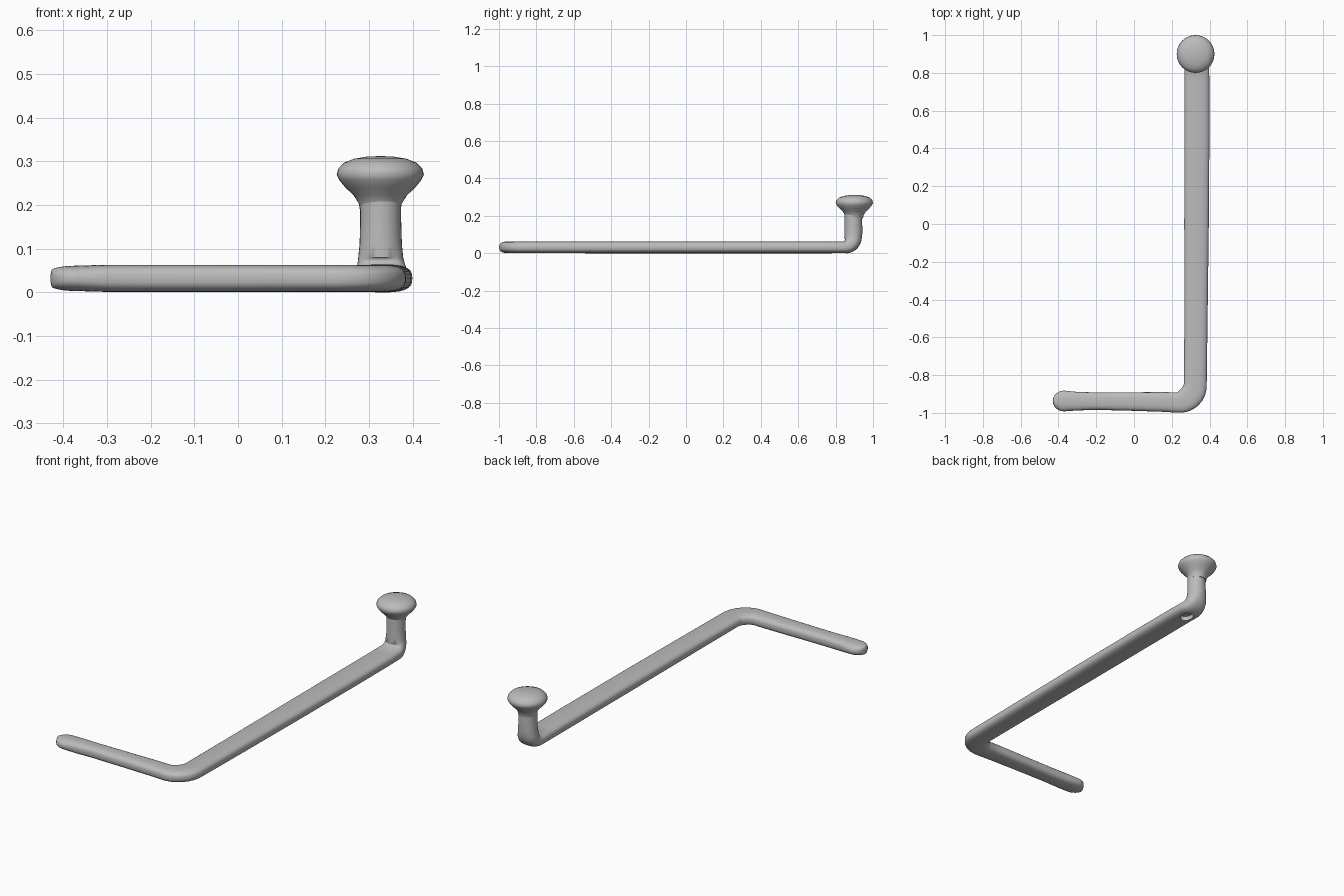
import bpy, bmesh, math
from mathutils import Vector

cube = bpy.data.objects.get("Cube")
if cube:
    bpy.data.objects.remove(cube, do_unlink=True)

grey = bpy.data.materials.new("plain_grey")
grey.use_nodes = True
colour = (0.5, 0.5, 0.5, 1)
grey.diffuse_color = colour
grey.node_tree.nodes["Principled BSDF"].inputs["Base Color"].default_value = colour

SIDES = 32
Z = Vector((0, 0, 1))


def loft(name, rings):
    """Skin a list of (centre, side, up, width, height, squareness) sections."""
    bm = bmesh.new()
    loops = []
    for centre, side, up, w, h, power in rings:
        loop = []
        for i in range(SIDES):
            a = math.tau * i / SIDES
            c, s = math.cos(a), math.sin(a)
            u = math.copysign(abs(c) ** (2 / power), c) * w / 2
            v = math.copysign(abs(s) ** (2 / power), s) * h / 2
            loop.append(bm.verts.new(Vector(centre) + side * u + up * v))
        loops.append(loop)
    for a, b in zip(loops, loops[1:]):
        for i in range(SIDES):
            j = (i + 1) % SIDES
            bm.faces.new((a[i], a[j], b[j], b[i]))
    bm.faces.new(loops[0])
    bm.faces.new(loops[-1])
    bmesh.ops.recalc_face_normals(bm, faces=bm.faces)
    mesh = bpy.data.meshes.new(name)
    bm.to_mesh(mesh)
    bm.free()
    ob = bpy.data.objects.new(name, mesh)
    bpy.context.collection.objects.link(ob)
    mesh.materials.append(grey)
    return ob


def smooth(ob):
    bpy.ops.object.select_all(action='DESELECT')
    ob.select_set(True)
    bpy.context.view_layer.objects.active = ob
    bpy.ops.object.shade_smooth_by_angle(angle=math.radians(50))


X, Y = Vector((1, 0, 0)), Vector((0, 1, 0))
rings = []

# Short arm: domed tip, then a slightly waisted bar
for k in range(7):
    a = math.radians(4 + 86 * k / 6)
    rings.append(((-0.37 - 0.06 * math.cos(a), -0.937, 0.032), Y, Z,
                  0.11 * math.sin(a), 0.032 + 0.026 * math.sin(a) if k else 0.01, 2.4))
for x, y, w in ((-0.3, -0.938, 0.098), (-0.2, -0.938, 0.092), (0, -0.94, 0.098), (0.15, -0.942, 0.104)):
    rings.append(((x, y, 0.032), Y, Z, w, 0.062, 2.8))

# Rounded corner between the arms
for k in range(9):
    t = k / 8
    a = t * math.pi / 2
    side = Vector((-math.sin(a), math.cos(a), 0))
    centre = Vector((0.225, -0.845, 0.032)) - side * 0.1
    rings.append((centre, side, Z, 0.107 + 0.013 * t + 0.014 * math.sin(2 * a), 0.062, 2.8))

# Long arm, widening a little toward the stem
for y, x, w in ((-0.5, 0.328, 0.123), (0, 0.331, 0.13), (0.5, 0.333, 0.133), (0.76, 0.333, 0.132)):
    rings.append(((x, y, 0.032), -X, Z, w, 0.064, 2.8))

# Upward bend into the stem
for k in range(9):
    t = k / 8
    a = t * math.pi / 2
    up = Vector((0, -math.sin(a), math.cos(a)))
    centre = Vector((0.332 - 0.005 * t, 0.845, 0.08)) - up * 0.048
    rings.append((centre, -X, up, 0.13 - 0.027 * t, 0.064 + 0.03 * t, 2.8 - 0.6 * t))

# Round stem
for z, d in ((0.11, 0.097), (0.16, 0.094), (0.215, 0.094)):
    rings.append(((0.327, 0.895, z), -X, -Y, d, d, 2))
bar = loft("bent_bar", rings)

# Shallow oval pit under the bend
pit = loft("pit_cutter", [((0.33, 0.82, z), X, Y, 0.06, 0.08, 2) for z in (-0.03, 0.025)])
pit.hide_render = True
pit.hide_viewport = True
cut = bar.modifiers.new("pit", 'BOOLEAN')
cut.operation = 'DIFFERENCE'
cut.object = pit
smooth(bar)

# Mushroom knob on top of the stem
profile = ((0.046, 0.185), (0.049, 0.203), (0.061, 0.222), (0.08, 0.24), (0.094, 0.257),
           (0.1, 0.27), (0.096, 0.284), (0.083, 0.297), (0.06, 0.306), (0.03, 0.311), (0.004, 0.312))
knob = loft("knob", [((0.326, 0.9, z), X, Y, 2 * r, 2 * r, 2) for r, z in profile])
smooth(knob)
